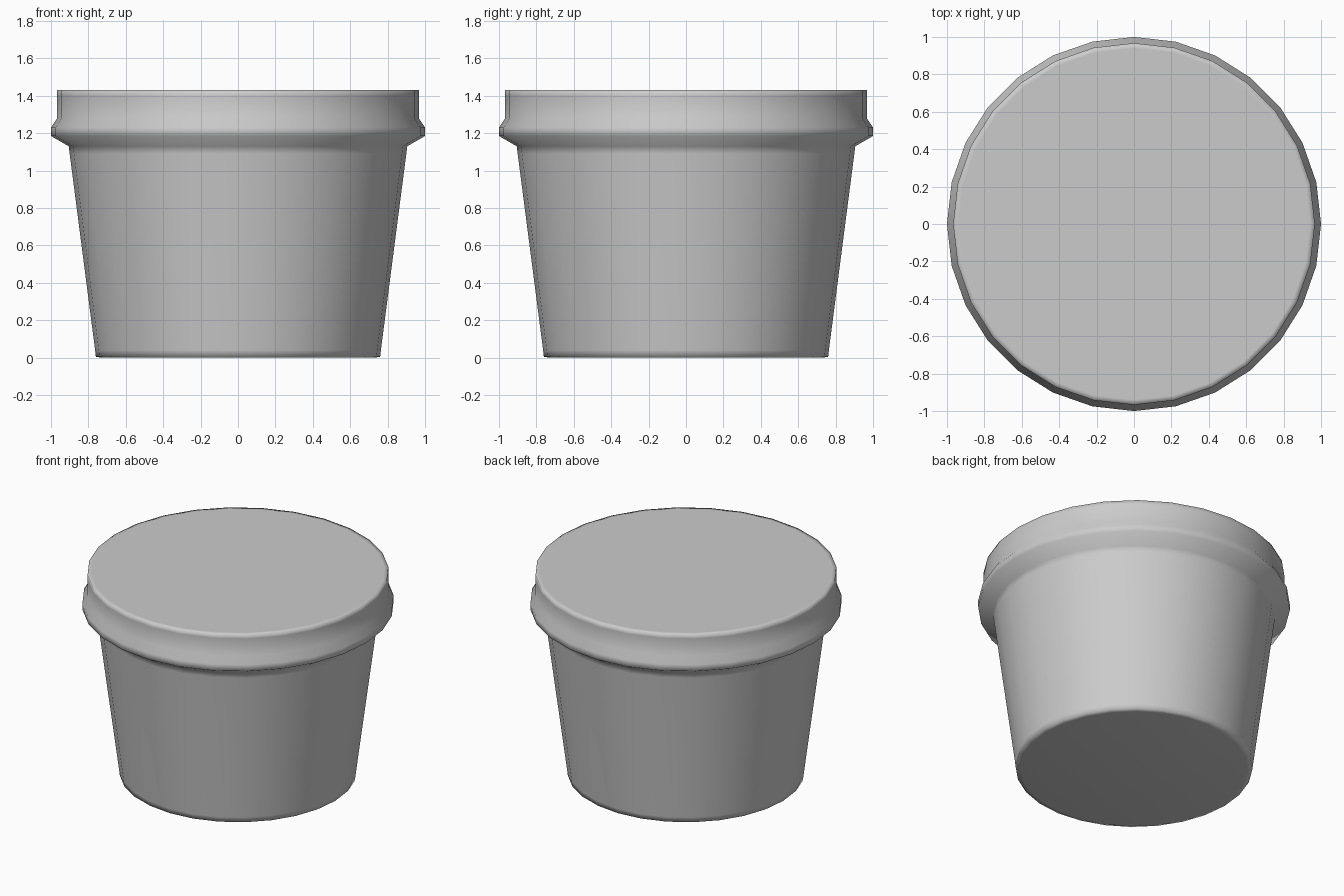
import bpy
import bmesh
import math

SIDES = 28

cube = bpy.data.objects.get("Cube")
if cube:
    bpy.data.objects.remove(cube, do_unlink=True)

grey = bpy.data.materials.new("light_grey_plastic")
grey.use_nodes = True
colour = (0.6, 0.6, 0.6, 1)
grey.diffuse_color = colour
grey.node_tree.nodes["Principled BSDF"].inputs["Base Color"].default_value = colour


def lathe(name, profile, cap_first=False, cap_last=False):
    """Turn a (radius, height) profile around the z axis."""
    bm = bmesh.new()
    rings = []
    for r, z in profile:
        angles = [2 * math.pi * i / SIDES for i in range(SIDES)]
        rings.append([bm.verts.new((r * math.cos(a), r * math.sin(a), z)) for a in angles])
    for low, high in zip(rings, rings[1:]):
        for i in range(SIDES):
            j = (i + 1) % SIDES
            bm.faces.new((low[i], low[j], high[j], high[i]))
    if cap_first:
        bm.faces.new(rings[0][::-1])
    if cap_last:
        bm.faces.new(rings[-1])
    for face in bm.faces:
        face.smooth = True
    mesh = bpy.data.meshes.new(name)
    bm.to_mesh(mesh)
    bm.free()
    mesh.materials.append(grey)
    obj = bpy.data.objects.new(name, mesh)
    bpy.context.collection.objects.link(obj)
    return obj


# Tapered cup with a tight loop near the foot
lathe("cup", [(0.73, 0), (0.76, 0.005), (0.764, 0.04), (0.90, 1.09)], cap_first=True)

# Lid with a flared rim, a straight band and a flat top
lathe("lid", [(0.90, 1.09), (0.905, 1.13), (1.0, 1.185), (1.0, 1.23),
              (0.967, 1.28), (0.967, 1.40), (0.967, 1.43), (0.94, 1.43)], cap_last=True)
